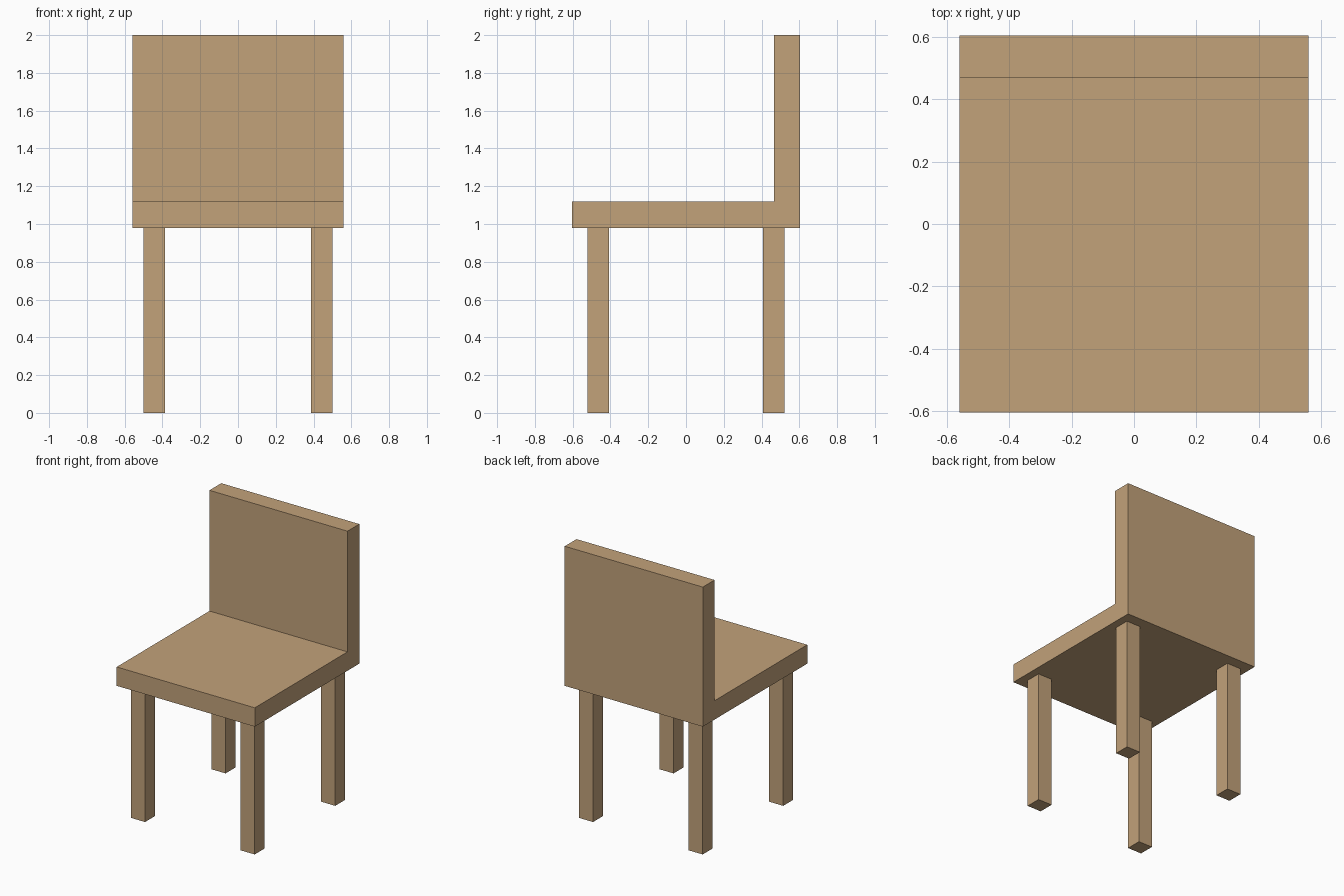
import bpy, bmesh

if "Cube" in bpy.data.objects:
    bpy.data.objects.remove(bpy.data.objects["Cube"])

wood = bpy.data.materials.new("wood")
wood.diffuse_color = (0.54, 0.36, 0.195, 1)
wood.use_nodes = True
wood.node_tree.nodes["Principled BSDF"].inputs["Base Color"].default_value = wood.diffuse_color


def prism(name, profile, x0, x1):
    """Extrude a (y, z) profile along x from x0 to x1."""
    bm = bmesh.new()
    face = bm.faces.new([bm.verts.new((x0, y, z)) for y, z in profile])
    ext = bmesh.ops.extrude_face_region(bm, geom=[face])
    verts = [v for v in ext["geom"] if isinstance(v, bmesh.types.BMVert)]
    bmesh.ops.translate(bm, vec=(x1 - x0, 0, 0), verts=verts)
    bmesh.ops.recalc_face_normals(bm, faces=bm.faces)
    mesh = bpy.data.meshes.new(name)
    bm.to_mesh(mesh)
    bm.free()
    mesh.materials.append(wood)
    obj = bpy.data.objects.new(name, mesh)
    bpy.context.collection.objects.link(obj)
    return obj


# Overall dimensions
half_w, half_d = 0.558, 0.603
seat_bottom, seat_top, top = 0.98, 1.118, 2.0
back_front = 0.467

# Seat and backrest: one L-shaped slab
prism("seat_and_backrest",
      [(-half_d, seat_bottom), (half_d, seat_bottom), (half_d, top),
       (back_front, top), (back_front, seat_top), (-half_d, seat_top)],
      -half_w, half_w)

# Four square legs
leg_x, leg_y, r = 0.443, 0.465, 0.057
for depth, sy in (("front", -1), ("back", 1)):
    for side, sx in (("left", -1), ("right", 1)):
        y, x = sy * leg_y, sx * leg_x
        prism(f"{depth}_{side}_leg",
              [(y - r, 0), (y + r, 0), (y + r, seat_bottom), (y - r, seat_bottom)],
              x - r, x + r)
